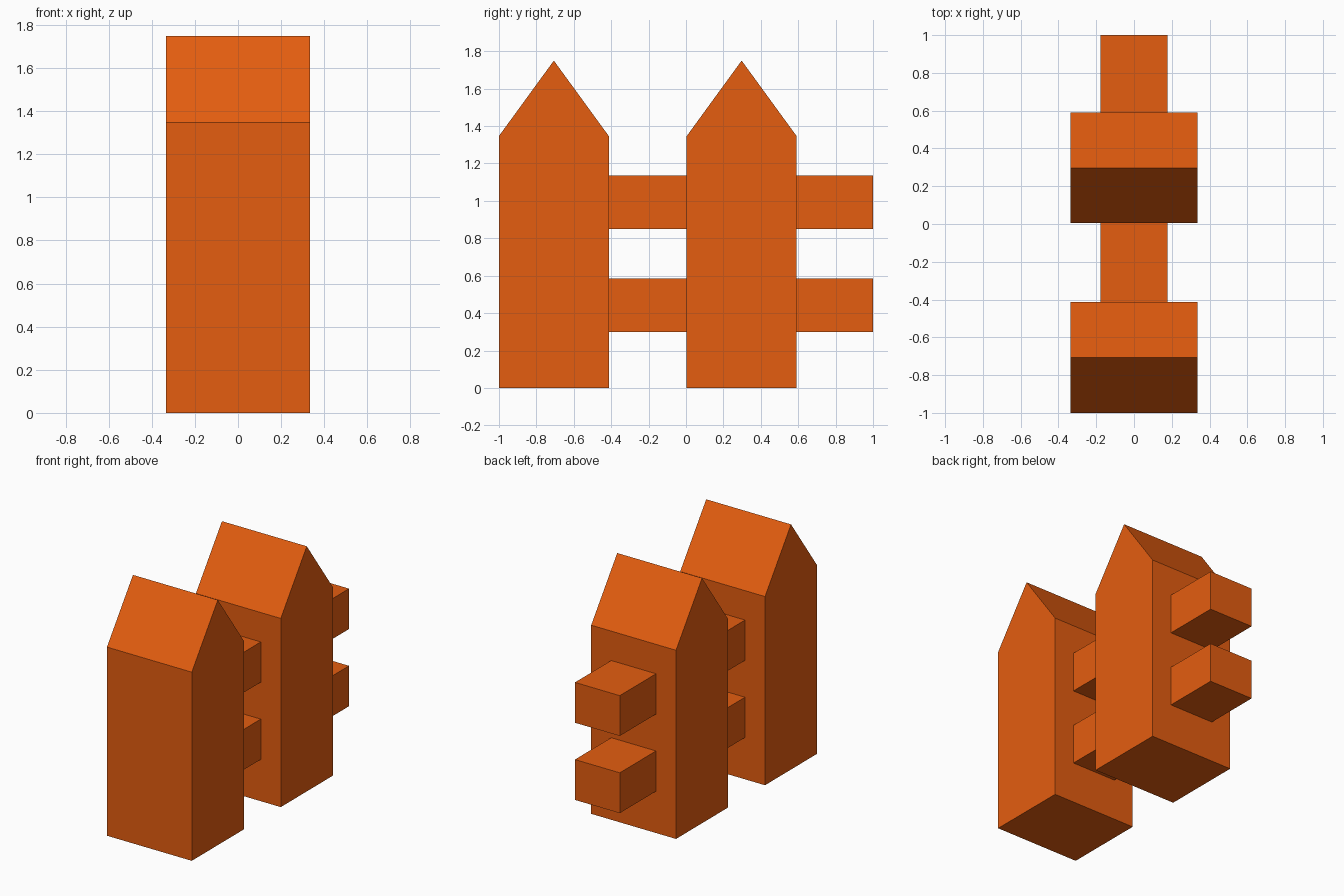
import bpy
import bmesh

if "Cube" in bpy.data.objects:
    bpy.data.objects.remove(bpy.data.objects["Cube"])

orange = bpy.data.materials.new("orange_paint")
orange.diffuse_color = (0.78, 0.11, 0.005, 1)
orange.use_nodes = True
orange.node_tree.nodes["Principled BSDF"].inputs["Base Color"].default_value = orange.diffuse_color


def prism(name, profile, half_width):
    """Extrude a (y, z) outline symmetrically along x."""
    bm = bmesh.new()
    face = bm.faces.new([bm.verts.new((-half_width, y, z)) for y, z in profile])
    ext = bmesh.ops.extrude_face_region(bm, geom=[face])
    verts = [v for v in ext["geom"] if isinstance(v, bmesh.types.BMVert)]
    bmesh.ops.translate(bm, verts=verts, vec=(2 * half_width, 0, 0))
    bmesh.ops.recalc_face_normals(bm, faces=bm.faces[:])
    mesh = bpy.data.meshes.new(name)
    bm.to_mesh(mesh)
    bm.free()
    mesh.materials.append(orange)
    obj = bpy.data.objects.new(name, mesh)
    bpy.context.collection.objects.link(obj)
    return obj


def picket(name, y0, y1):
    prism(name, [(y0, 0), (y1, 0), (y1, 1.347),
                 ((y0 + y1) / 2, 1.75), (y0, 1.347)], 0.335)


def rail(name, y0, y1, z0, z1):
    prism(name, [(y0, z0), (y1, z0), (y1, z1), (y0, z1)], 0.177)


# Each fence bay: one pointed picket followed by two rails
bays = [("front", -1.0, -0.413, 0.004), ("back", 0.004, 0.591, 1.0)]
for bay, start, side, end in bays:
    picket(bay + "_picket", start, side)
    rail(bay + "_lower_rail", side, end, 0.298, 0.586)
    rail(bay + "_upper_rail", side, end, 0.849, 1.137)
